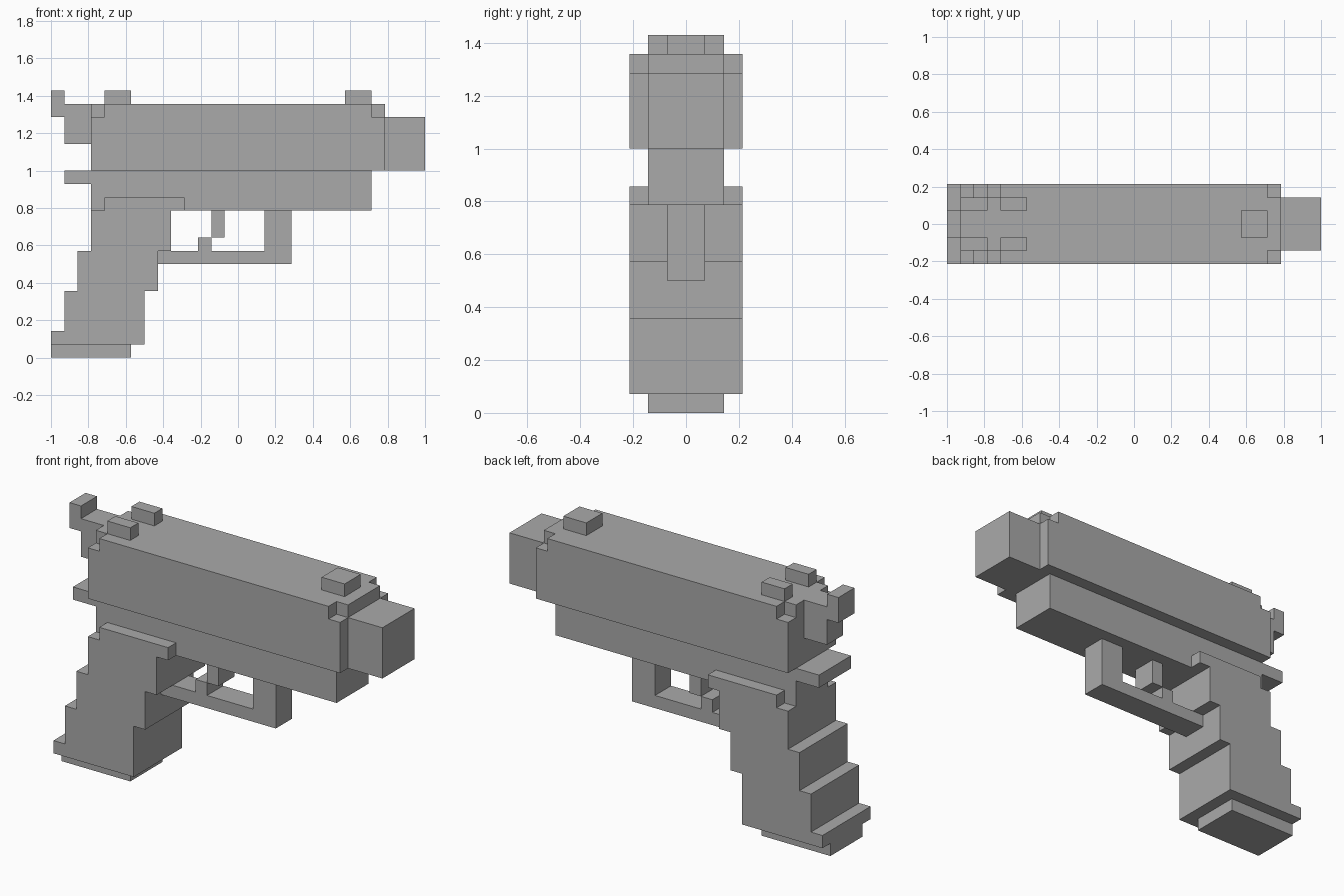
import bpy
import bmesh

cube = bpy.data.objects.get("Cube")
if cube:
    bpy.data.objects.remove(cube)

U = 1 / 14  # size of one block

grey = bpy.data.materials.new("plain grey")
grey.use_nodes = True
grey.diffuse_color = (0.4, 0.4, 0.4, 1)
bsdf = grey.node_tree.nodes["Principled BSDF"]
bsdf.inputs["Base Color"].default_value = grey.diffuse_color
bsdf.inputs["Roughness"].default_value = 0.8


def add_prism(bm, outline, low, high, axis):
    """Extrude a block-unit outline along y (side profile) or z (plan)."""
    def place(a, b, depth):
        return (a * U, depth * U, b * U) if axis == "y" else (a * U, b * U, depth * U)
    face = bm.faces.new([bm.verts.new(place(a, b, low)) for a, b in outline])
    moved = bmesh.ops.extrude_face_region(bm, geom=[face])["geom"]
    step = place(0, 0, high - low)
    bmesh.ops.translate(bm, vec=step,
                        verts=[g for g in moved if isinstance(g, bmesh.types.BMVert)])


def make_part(name, *prisms):
    bm = bmesh.new()
    for outline, low, high, axis in prisms:
        add_prism(bm, outline, low, high, axis)
    bmesh.ops.recalc_face_normals(bm, faces=bm.faces)
    mesh = bpy.data.meshes.new(name)
    bm.to_mesh(mesh)
    bm.free()
    mesh.materials.append(grey)
    obj = bpy.data.objects.new(name, mesh)
    bpy.context.collection.objects.link(obj)
    return obj


def rect(x0, x1, z0, z1):
    return [(x0, z0), (x1, z0), (x1, z1), (x0, z1)]


def profile(name, outline, half_width):
    return make_part(name, (outline, -half_width, half_width, "y"))


# Slide: full block with a cap whose four corners are notched
cap = [(-11, -2), (-10, -2), (-10, -3), (10, -3), (10, -2), (11, -2),
       (11, 2), (10, 2), (10, 3), (-10, 3), (-10, 2), (-11, 2)]
make_part("slide", (rect(-11, 11, -3, 3), 14, 18, "z"), (cap, 18, 19, "z"))
profile("barrel", rect(11, 14, 14, 18), 2)

# Frame with the rear tang
profile("frame", [(-11, 11), (10, 11), (10, 14), (-13, 14), (-13, 13), (-11, 13)], 2)

# Stepped grip and its base plate
profile("grip", [(-14, 1), (-7, 1), (-7, 5), (-6, 5), (-6, 8), (-5, 8), (-5, 11),
                 (-4, 11), (-4, 12), (-10, 12), (-10, 11), (-11, 11), (-11, 8),
                 (-12, 8), (-12, 5), (-13, 5), (-13, 2), (-14, 2)], 3)
profile("grip_base", rect(-14, -8, 0, 1), 2)

# Trigger and its guard
profile("trigger_guard", [(-6, 7), (4, 7), (4, 11), (2, 11), (2, 8), (-6, 8)], 1)
profile("trigger_upper", rect(-2, -1, 9, 11), 1)
profile("trigger_tip", rect(-3, -2, 8, 9), 1)

# Hammer
profile("hammer", [(-13, 16), (-11, 16), (-11, 19), (-13, 19), (-13, 20),
                   (-14, 20), (-14, 18), (-13, 18)], 1)

# Sights
profile("front_sight", rect(8, 10, 19, 20), 1)
for side, y0 in (("left", -2), ("right", 1)):
    make_part("rear_sight_" + side, (rect(-10, -8, 19, 20), y0, y0 + 1, "y"))
